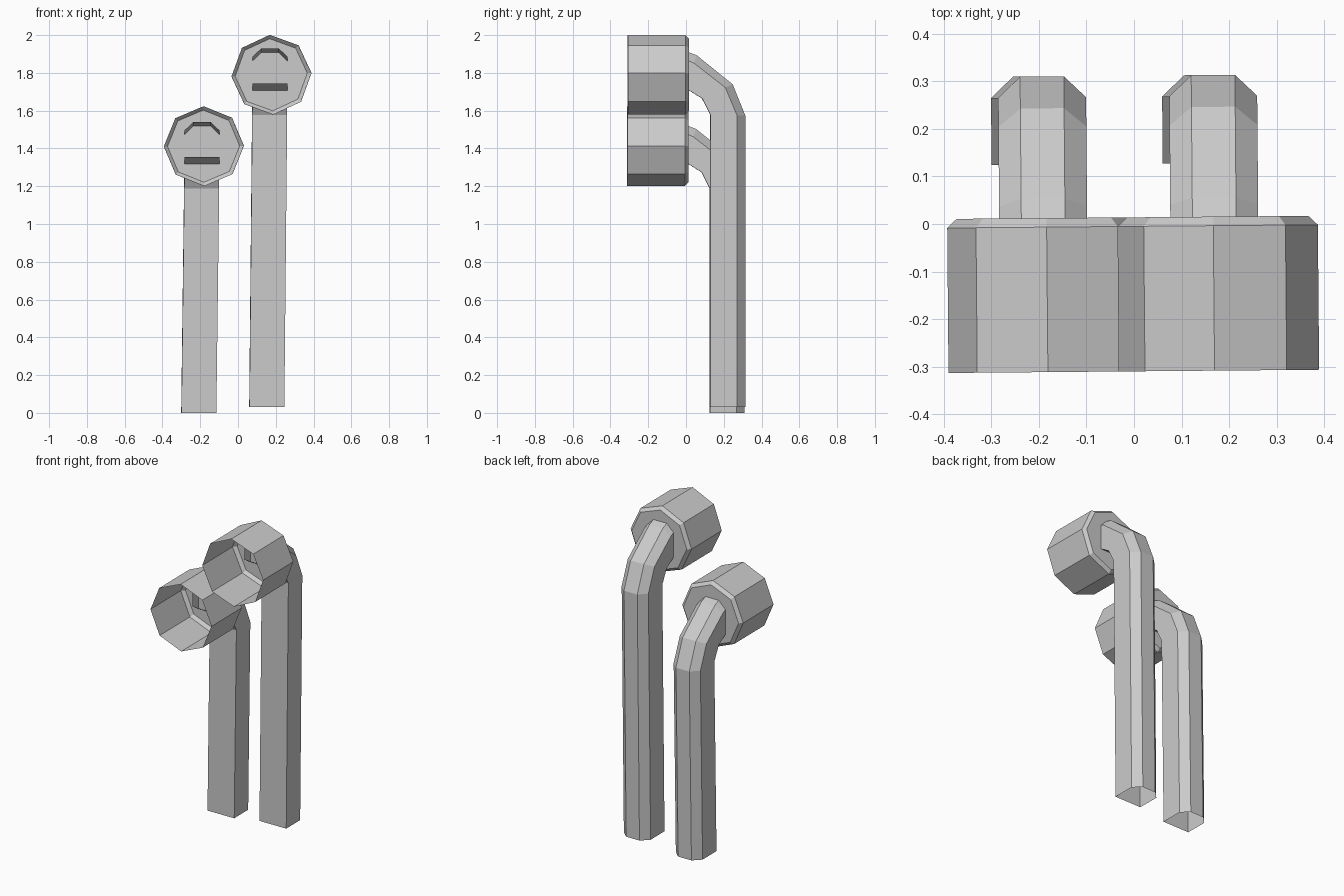
import bpy, bmesh, math
from mathutils import Matrix, Vector

if "Cube" in bpy.data.objects:
    bpy.data.objects.remove(bpy.data.objects["Cube"])

YAW = Matrix.Rotation(math.radians(0.5), 4, 'Z')


def loft(name, rings, cap_end=False):
    """Join matching closed rings of points with quads."""
    bm = bmesh.new()
    loops = [[bm.verts.new(YAW @ Vector(p)) for p in ring] for ring in rings]
    for a, b in zip(loops, loops[1:]):
        n = len(a)
        for i in range(n):
            j = (i + 1) % n
            bm.faces.new((a[i], a[j], b[j], b[i]))
    if cap_end:
        bm.faces.new(loops[-1])
    bmesh.ops.recalc_face_normals(bm, faces=bm.faces)
    mesh = bpy.data.meshes.new(name)
    bm.to_mesh(mesh)
    bm.free()
    obj = bpy.data.objects.new(name, mesh)
    bpy.context.collection.objects.link(obj)
    return obj


def octagon(cx, cz, y, radius, turn):
    angles = [math.radians(turn + 45 * i) for i in range(8)]
    return [(cx + radius * math.cos(a), y, cz + radius * math.sin(a)) for a in angles]


def section(cx, inner, outer):
    """Six-sided pipe section: flat inner side, chamfered outer side."""
    pts = [(-0.0925, 0), (0.0925, 0), (0.0925, 0.76), (0.046, 1), (-0.046, 1), (-0.0925, 0.76)]
    return [(cx + x, inner[0] + t * (outer[0] - inner[0]),
             inner[1] + t * (outer[1] - inner[1])) for x, t in pts]


# Bend profile as (inner y,z) and (outer y,z), measured on the tall pipe
BEND = [((-0.047, 1.745), (-0.04, 1.93)),
        ((-0.012, 1.724), (0.055, 1.893)),
        ((0.083, 1.665), (0.245, 1.74)),
        ((0.127, 1.578), (0.312, 1.575))]


def build(side, cup_x, cup_z, turn, pipe_x, drop, foot):
    # Open octagonal cup with a bevelled back plate
    loft(side + "_cup", [octagon(cup_x, cup_z, -0.31, 0.211, turn),
                         octagon(cup_x, cup_z, -0.005, 0.211, turn),
                         octagon(cup_x, cup_z, 0.014, 0.191, turn)], cap_end=True)
    # Bent pipe, leaning slightly, open at both ends
    rings = [section(pipe_x, (i[0], i[1] - drop), (o[0], o[1] - drop)) for i, o in BEND]
    rings.append(section(pipe_x - 0.015, (0.127, foot), (0.312, foot)))
    loft(side + "_pipe", rings)


build("short", -0.182, 1.412, 0.5, -0.191, 0.39, 0.0)
build("tall", 0.176, 1.79, 2.5, 0.169, 0.0, 0.03)
